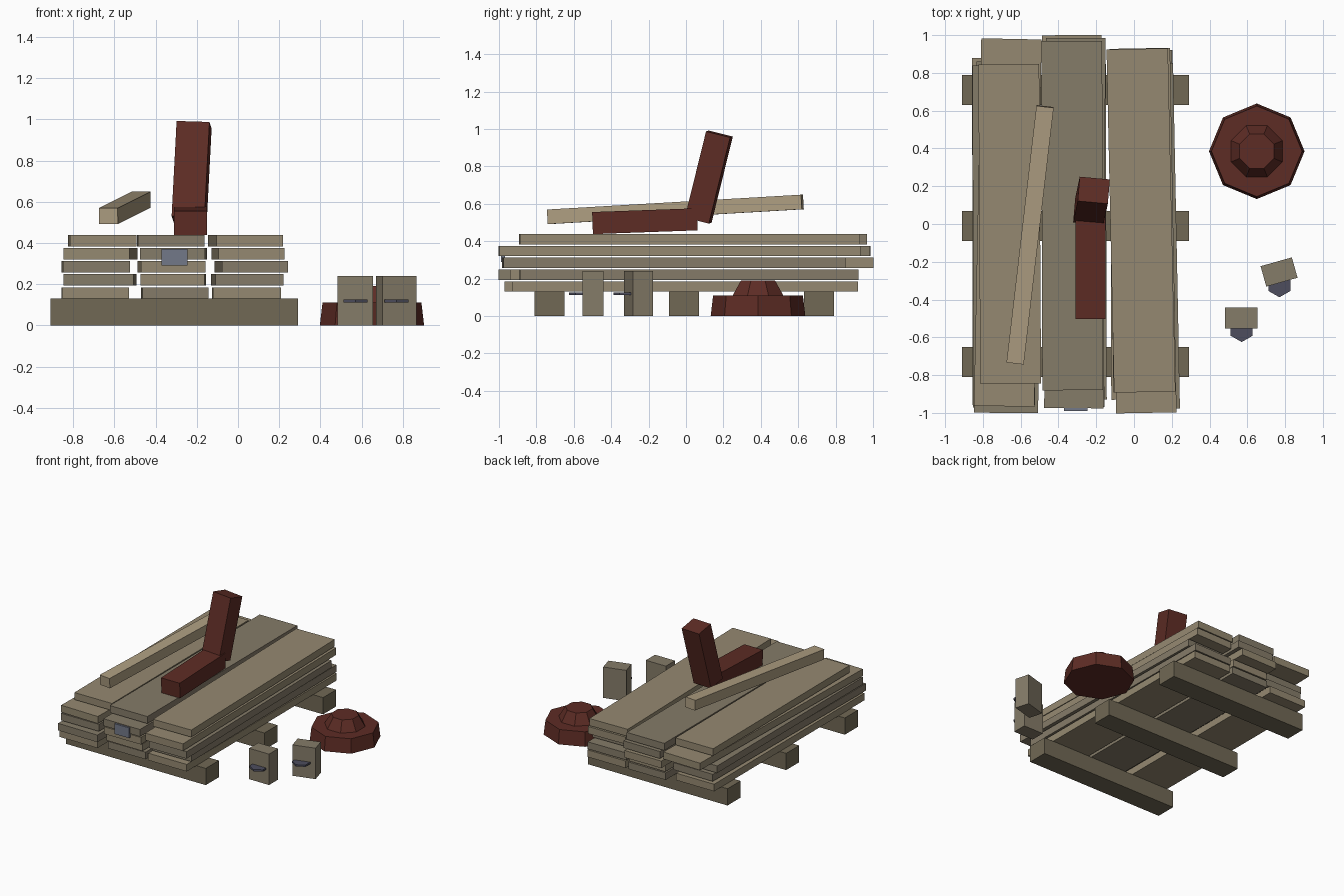
import bpy, math
from mathutils import Euler


def material(name, rgb):
    m = bpy.data.materials.new(name)
    m.diffuse_color = (*rgb, 1)
    return m


WOOD = [material("wood_warm", (0.30, 0.25, 0.165)),
        material("wood_grey", (0.235, 0.20, 0.14))]
DARK = material("skid_wood", (0.165, 0.14, 0.09))
PALE = material("pale_wood", (0.42, 0.34, 0.22))
RED = material("dark_red", (0.11, 0.025, 0.018))
STEEL = material("blue_steel", (0.17, 0.19, 0.25))
IRON = material("dark_iron", (0.075, 0.075, 0.11))


def box(name, centre, size, mat, rot=(0, 0, 0)):
    bpy.ops.mesh.primitive_cube_add(size=1, location=centre, rotation=Euler(rot))
    o = bpy.context.object
    o.name = name
    o.scale = size
    o.data.materials.append(mat)
    return o


def tier(name, centre, r1, r2, depth, sides, mat, turn=0.0):
    bpy.ops.mesh.primitive_cone_add(vertices=sides, radius1=r1, radius2=r2,
                                    depth=depth, location=centre,
                                    rotation=(0, 0, turn))
    o = bpy.context.object
    o.name = name
    o.data.materials.append(mat)


# Three skids under the stack
for i, y in enumerate((-0.73, -0.01, 0.71)):
    box(f"skid_{i}", (-0.31, y, 0.065), (1.2, 0.16, 0.13), DARK)

# Plank stack: per layer, left / middle / right plank as
# (centre x, front y, back y, width, turn)
layers = [
    [(-0.693, -0.97, 0.88, 0.325, 0.002), (-0.307, -0.93, 0.92, 0.32, 0.003), (0.042, -0.93, 0.92, 0.33, 0.003)],
    [(-0.67, -1.00, 0.86, 0.34, -0.008), (-0.315, -0.94, 0.92, 0.31, -0.004), (0.045, -0.89, 0.92, 0.33, 0.012)],
    [(-0.69, -0.96, 0.84, 0.325, 0.004), (-0.322, -0.97, 1.00, 0.315, 0.008), (0.065, -0.98, 0.85, 0.32, 0.02)],
    [(-0.668, -0.965, 0.98, 0.32, -0.02), (-0.313, -0.975, 0.985, 0.315, -0.005), (0.048, -1.00, 0.93, 0.32, 0.018)],
    [(-0.658, -0.845, 0.845, 0.322, 0.006), (-0.327, -0.88, 0.968, 0.322, 0.003), (0.037, -0.89, 0.927, 0.325, 0.022)],
]
for k, row in enumerate(layers):
    for c, (x, y0, y1, w, turn) in enumerate(row):
        box(f"plank_{k}_{c}", (x, (y0 + y1) / 2, 0.1575 + 0.0633 * k),
            (w, y1 - y0, 0.055), WOOD[(c + (k in (1, 2))) % 2], (0, 0, turn))

# Metal tag on the front of the stack
box("metal_tag", (-0.308, -0.978, 0.33), (0.125, 0.022, 0.08), STEEL)

# Loose batten lying on top
box("loose_batten", (-0.55, -0.057, 0.57), (0.092, 1.37, 0.078), PALE, (0.058, 0, -0.116))

# Bent red bracket: lying bar and leaning bar
box("lying_bar", (-0.23, -0.22, 0.507), (0.16, 0.56, 0.118), RED, (0.036, 0, 0))
box("leaning_bar", (-0.225, 0.122, 0.743), (0.16, 0.133, 0.475), RED, (-0.245, 0.03, -0.09))

# Two-tier octagonal red cap on the ground
tier("cap_brim", (0.65, 0.385, 0.055), 0.253, 0.24, 0.11, 8, RED)
tier("cap_crown", (0.65, 0.385, 0.15), 0.147, 0.098, 0.082, 8, RED, math.pi / 8)

# Two small posts with hexagonal iron plates
for i, (x, y, turn, hx, hy) in enumerate([(0.568, -0.497, 0, 0.57, -0.558),
                                          (0.768, -0.254, 0.275, 0.77, -0.321)]):
    box(f"small_post_{i}", (x, y, 0.12), (0.172, 0.112, 0.24), WOOD[1], (0, 0, turn))
    tier(f"post_plate_{i}", (hx, hy, 0.119), 0.067, 0.067, 0.014, 6, IRON)
